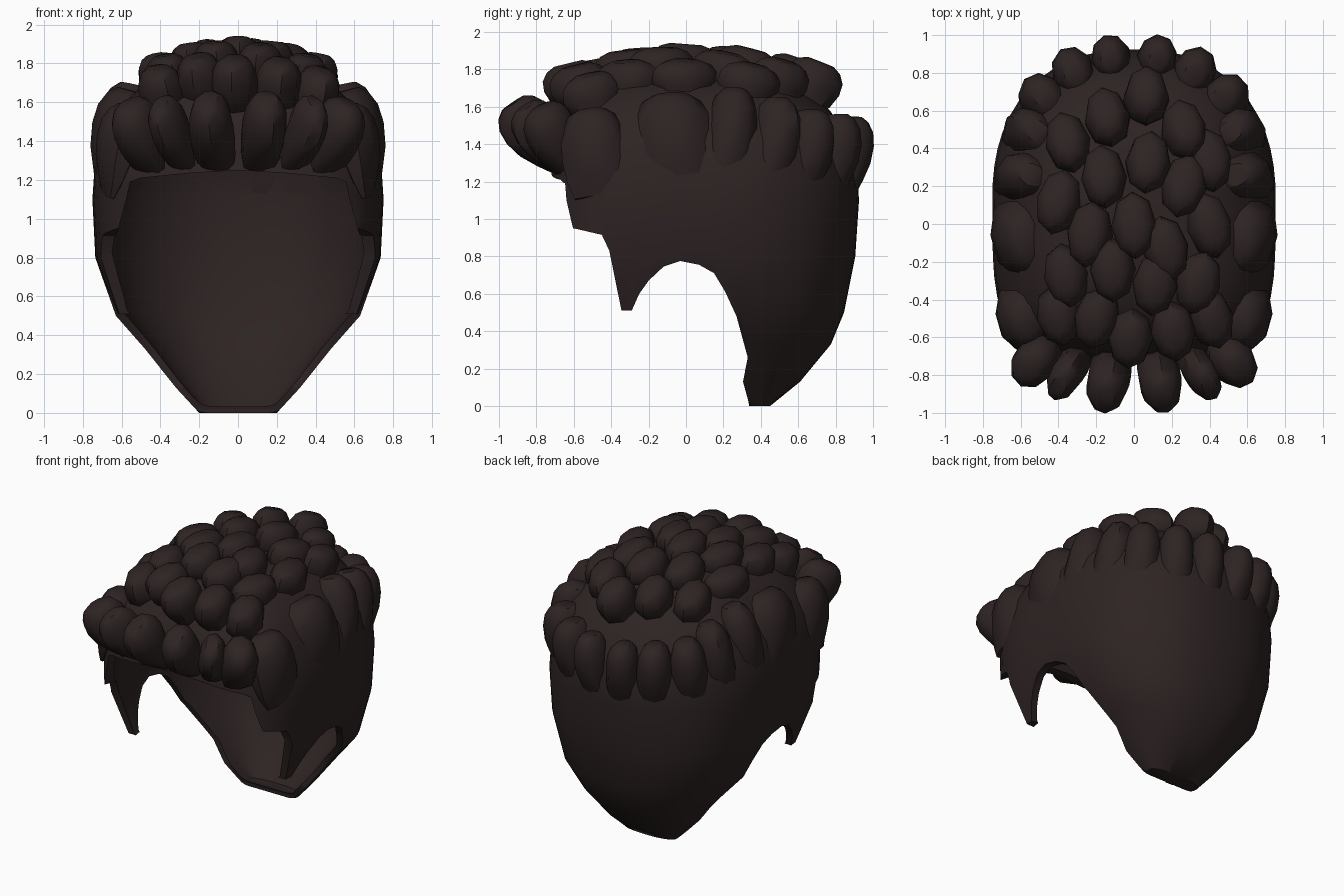
import bpy, bmesh, math
from mathutils import Vector

if "Cube" in bpy.data.objects:
    bpy.data.objects.remove(bpy.data.objects["Cube"])

hair = bpy.data.materials.new("dark_brown_hair")
hair.diffuse_color = (0.027, 0.0168, 0.0168, 1)
hair.use_nodes = True
hair.node_tree.nodes["Principled BSDF"].inputs["Base Color"].default_value = hair.diffuse_color


def make_object(name, bm):
    bmesh.ops.recalc_face_normals(bm, faces=bm.faces[:])
    mesh = bpy.data.meshes.new(name)
    bm.to_mesh(mesh)
    bm.free()
    mesh.materials.append(hair)
    ob = bpy.data.objects.new(name, mesh)
    bpy.context.collection.objects.link(ob)
    return ob


def skin(name, rings):
    """Closed surface through a stack of equally long point rings."""
    bm = bmesh.new()
    loops = [[bm.verts.new(p) for p in ring] for ring in rings]
    n = len(loops[0])
    for lo, hi in zip(loops, loops[1:]):
        for i in range(n):
            j = (i + 1) % n
            bm.faces.new((lo[i], lo[j], hi[j], hi[i]))
    bm.faces.new(loops[0])
    bm.faces.new(loops[-1])
    return make_object(name, bm)


def finish(ob, cutters, angle):
    """Cut the object, then shade it smooth with its edges kept."""
    bpy.ops.object.select_all(action='DESELECT')
    ob.select_set(True)
    bpy.context.view_layer.objects.active = ob
    for cutter in cutters:
        cutter.hide_render = True
        mod = ob.modifiers.new("cut", 'BOOLEAN')
        mod.operation, mod.solver, mod.object = 'DIFFERENCE', 'EXACT', cutter
        bpy.ops.object.modifier_apply(modifier=mod.name)
    bpy.ops.object.shade_smooth_by_angle(angle=math.radians(angle))


# Cap: boxy at the front, round at the back (z, half width, front, centre, back)
LEVELS = [(0, .20, .33, .39, .45), (.13, .32, .00, .33, .61), (.33, .48, -.45, .28, .775),
          (.50, .63, -.72, .22, .845), (.80, .735, -.74, .13, .905), (1.10, .75, -.73, .13, .925),
          (1.25, .74, -.72, .13, .915), (1.42, .70, -.69, .12, .87), (1.58, .61, -.61, .10, .77),
          (1.70, .48, -.50, .10, .60), (1.78, .26, -.28, .05, .34)]
# Wall thickness and height shift of the hollow, level by level
HOLLOW = [(.02, .025), (.025, .025), (.03, .025), (.035, .025), (.05, .02), (.06, .01),
          (.065, 0), (.07, -.03), (.07, -.06), (.07, -.07), (.07, -.07)]


def cap_ring(z, a, front, cy, back, inset=0.0, lift=0.0, segs=56):
    ring = []
    for i in range(segs):
        t = 2 * math.pi * i / segs
        c, s = math.cos(t), math.sin(t)
        n, b = (2.3, back - cy) if s >= 0 else (4, cy - front)
        r = (abs(c) ** n + abs(s) ** n) ** (-1 / n)
        ring.append(((a - inset) * r * c, cy + (b - inset) * r * s, z + lift))
    return ring


cap = skin("hair_cap", [cap_ring(*lv) for lv in LEVELS])
cavity = skin("cavity_cutter", [cap_ring(*lv, *h) for lv, h in zip(LEVELS, HOLLOW)])

# Side outline: temple step, sideburn spike, ear arch and nape
SIDE = [(-1.2, .95), (-.60, .95), (-.45, .915), (-.41, .83), (-.345, .51), (-.29, .51), (-.25, .6),
        (-.20, .67), (-.12, .745), (-.03, .775), (.07, .755), (.15, .71), (.21, .61), (.27, .48),
        (.33, .26), (.305, .13), (.335, .02), (.36, -.3), (-1.2, -.3)]
side_cut = skin("side_cutter", [[(x, y, z) for y, z in SIDE] for x in (-1.5, 1.5)])

# Forehead opening
FACE = [(-.625, -.3), (-.625, .92), (-.575, 1.1), (-.555, 1.19), (-.50, 1.21), (-.25, 1.235), (0, 1.25),
        (.25, 1.235), (.50, 1.21), (.555, 1.19), (.575, 1.1), (.625, .92), (.625, -.3)]
face_cut = skin("forehead_cutter", [[(x, y, z) for x, z in FACE] for y in (-1.3, -.4)])
finish(cap, (cavity, side_cut, face_cut), 40)

# Tufts: blunt clumps (position along the tuft, relative width, relative depth)
TUFT = [(0, .75, .2), (.18, .92, .52), (.4, 1.0, .85), (.62, 1.0, 1.0),
        (.8, .92, .97), (.93, .72, .77), (1, .45, .48)]


def tuft(name, base, tip, wide, deep, across, sides=9):
    base, tip = Vector(base), Vector(tip)
    d = (tip - base).normalized()
    w = Vector(across)
    w = (w - d * w.dot(d)).normalized()
    v = d.cross(w)
    rings = []
    for t, rw, rd in TUFT:
        centre = base.lerp(tip, t)
        angles = [2 * math.pi * k / sides for k in range(sides)]
        rings.append([centre + w * (wide * rw * math.cos(a)) + v * (deep * rd * math.sin(a))
                      for a in angles])
    finish(skin(name, rings), (cavity,), 45)


# Rim tufts, mirrored left and right: base, tip, half width, half depth
RIM = [((.11, -.685, 1.26), (.155, -.925, 1.62), .115, .15),
       ((.28, -.675, 1.26), (.40, -.86, 1.60), .09, .14),
       ((.45, -.64, 1.24), (.56, -.77, 1.60), .12, .15),
       ((.67, -.47, 1.12), (.555, -.51, 1.58), .18, .13),
       ((.69, -.07, 1.13), (.55, -.08, 1.66), .22, .15),
       ((.67, .22, 1.13), (.54, .26, 1.69), .135, .15),
       ((.62, .46, 1.13), (.51, .49, 1.64), .125, .15),
       ((.51, .66, 1.13), (.47, .67, 1.58), .12, .14),
       ((.32, .81, 1.13), (.32, .80, 1.56), .115, .14),
       ((.11, .88, 1.13), (.13, .88, 1.545), .105, .125)]
for i, (b, t, wide, deep) in enumerate(RIM):
    for side, sx in (("right", 1), ("left", -1)):
        bb, tt = (b[0] * sx, b[1], b[2]), (t[0] * sx, t[1], t[2])
        across = (.2 * sx, 1, 0) if i in (3, 4) else (-tt[1], tt[0], 0)
        tuft(f"rim_tuft_{side}_{i}", bb, tt, wide, deep, across)

# Crown tufts scattered over the top
CROWN = [(.07, .72), (-.15, .60), (.28, .53), (-.37, .46), (-.17, .27), (.08, .35), (.28, .22),
         (-.42, .13), (-.25, -.05), (0, 0), (.18, -.13), (.42, 0), (-.38, -.28), (-.12, -.25),
         (.12, -.33), (.36, -.32), (-.21, -.52), (-.02, -.63), (.22, -.59),
         (-.42, -.50), (.43, -.52), (.42, .36)]
for i, (x, y) in enumerate(CROWN):
    z = 1.935 - .5 * x * x - (.18 if y > 0 else .26) * y * y
    drop = .26 + .12 * (x * x + y * y)
    tuft(f"crown_tuft_{i}", (x * .85, y * .85 - .02, z - drop), (x, y, z),
         .12, .18 - .03 * abs(y), (1, .25 * math.sin(7 * i), 0), sides=8)

for helper in (cavity, side_cut, face_cut):
    bpy.data.objects.remove(helper)
